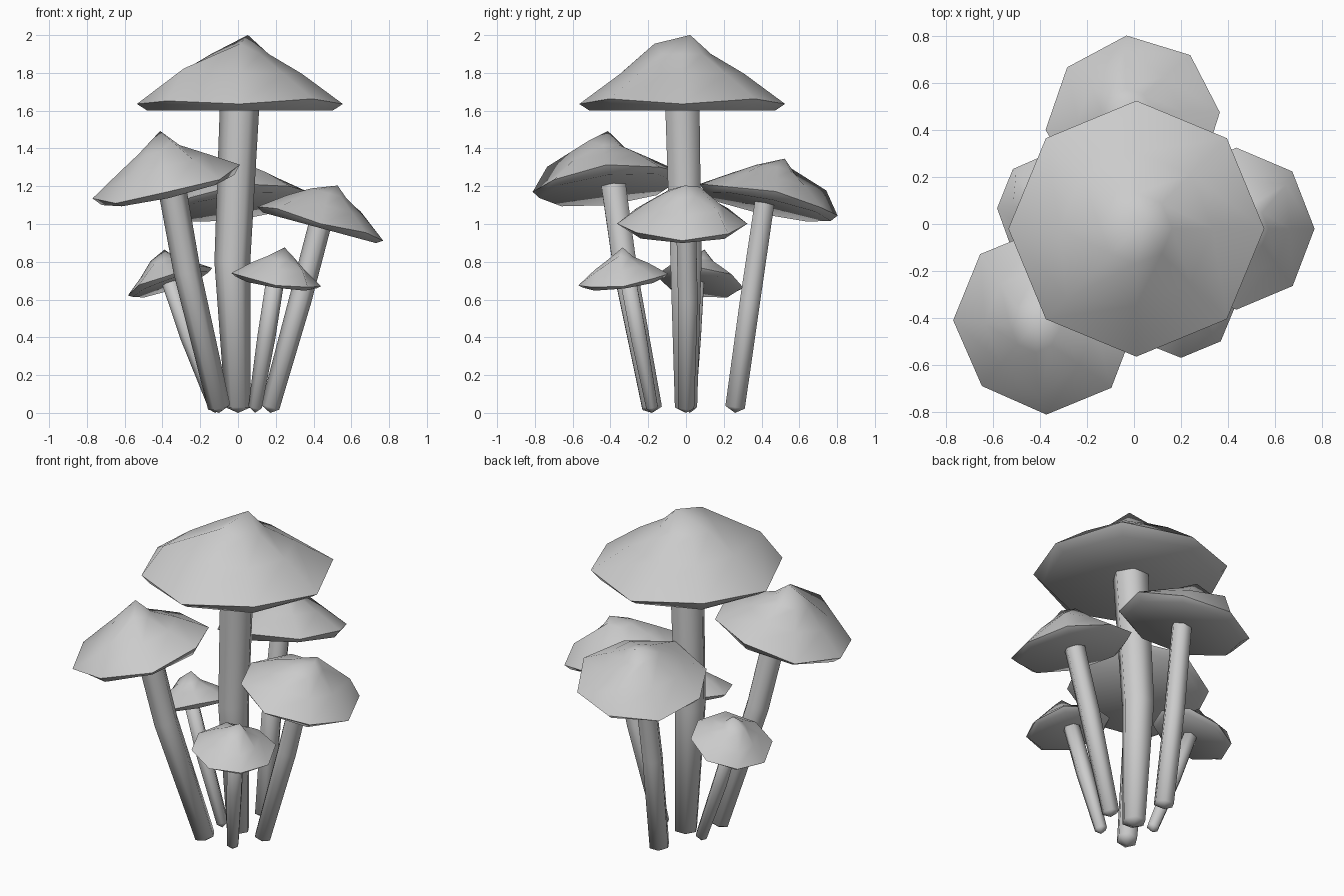
import bpy, bmesh, math
from mathutils import Vector

if "Cube" in bpy.data.objects:
    bpy.data.objects.remove(bpy.data.objects["Cube"])

GREY = (0.6, 0.6, 0.6, 1)
grey = bpy.data.materials.new("mushroom grey")
grey.use_nodes = True
grey.diffuse_color = GREY
grey.node_tree.nodes["Principled BSDF"].inputs["Base Color"].default_value = GREY


def loft(name, rings, start, end, sharp):
    """Skin a stack of rings and close both ends with a fan to a point."""
    bm = bmesh.new()
    loops = [[bm.verts.new(p) for p in ring] for ring in rings]
    n = len(loops[0])
    for low, high in zip(loops, loops[1:]):
        for i in range(n):
            j = (i + 1) % n
            bm.faces.new((low[i], low[j], high[j], high[i]))
    for loop, tip in ((loops[0], start), (loops[-1], end)):
        v = bm.verts.new(tip)
        for i in range(n):
            bm.faces.new((loop[i], loop[(i + 1) % n], v))
    bmesh.ops.recalc_face_normals(bm, faces=bm.faces)
    mesh = bpy.data.meshes.new(name)
    bm.to_mesh(mesh)
    bm.free()
    mesh.materials.append(grey)
    obj = bpy.data.objects.new(name, mesh)
    bpy.context.collection.objects.link(obj)
    bpy.ops.object.select_all(action="DESELECT")
    obj.select_set(True)
    bpy.context.view_layer.objects.active = obj
    bpy.ops.object.shade_smooth_by_angle(angle=math.radians(sharp))


def cap(name, centre, radius, lean, bulge, peak, height):
    """Eight-sided tilted cap with one bulging corner and an off-centre peak."""
    axis = Vector((lean[0], lean[1], 1)).normalized()
    turn = Vector((0, 0, 1)).rotation_difference(axis)
    # radius and height of each ring, then the same at its raised corner
    profile = [((0.9, 0), (0.92, 0), 0), ((1, 0.09), (1, 0.07), 0),
               ((0.6, 0.36), (0.77, 0.41), 0), ((0.28, 0.55), (0.27, 0.65), 1)]

    def place(angle, r, z):
        a = math.radians(angle)
        return Vector(centre) + turn @ (Vector((r * math.cos(a), r * math.sin(a), z)) * radius)

    rings = []
    for level, (plain, swollen, raised) in enumerate(profile):
        ring = []
        for k in range(8):
            r, z = swollen if k == raised else plain
            if level == 1:
                z += 0.025 * (-1) ** k
            ring.append(place(bulge + 45 * k, r, z))
        rings.append(ring)
    loft(name, rings, place(0, 0, 0.04), place(peak, 0.11, height), 50)


def stalk(name, path, widths):
    """Six-sided stalk along a bent path, pointed at the foot."""
    pts = [Vector(p) for p in path]
    axis = (pts[-1] - pts[0]).normalized()
    turn = Vector((0, 0, 1)).rotation_difference(axis)
    rings = [[p + turn @ Vector((w * math.cos(k * math.pi / 3),
                                 w * math.sin(k * math.pi / 3), 0))
              for k in range(6)] for p, w in zip(pts, widths)]
    foot = Vector((pts[0].x, pts[0].y, 0))
    loft(name, rings, foot, pts[-1] + axis * 0.02, 65)


# name, cap centre, radius, lean, bulge and peak directions, height, stalk path, widths
MUSHROOMS = [
    ("tall", (0.01, -0.02, 1.6), 0.545, (0, 0), 225, 45, 0.735,
     [(0, 0, 0.03), (-0.03, 0, 0.8), (0.01, -0.02, 1.66)], (0.068, 0.095, 0.105)),
    ("front_right", (-0.37, -0.41, 1.18), 0.4, (-0.23, -0.12), 270, 50, 0.78,
     [(-0.1, -0.18, 0.03), (-0.27, -0.32, 0.75), (-0.36, -0.39, 1.25)], (0.06, 0.072, 0.075)),
    ("left", (0.43, -0.02, 0.98), 0.345, (0.27, 0), 45, 20, 0.7,
     [(0.17, 0, 0.03), (0.33, 0.01, 0.6), (0.44, 0, 1.02)], (0.05, 0.06, 0.06)),
    ("back", (0, 0.43, 1.09), 0.375, (-0.13, 0.21), 95, 70, 0.72,
     [(0, 0.26, 0.03), (-0.01, 0.34, 0.6), (0, 0.42, 1.14)], (0.06, 0.062, 0.06)),
    ("small_front", (0.2, -0.33, 0.69), 0.24, (0.15, -0.13), 315, 45, 0.79,
     [(0.09, -0.18, 0.03), (0.15, -0.25, 0.4), (0.2, -0.31, 0.72)], (0.036, 0.048, 0.048)),
    ("small_right", (-0.355, 0.07, 0.68), 0.235, (-0.33, 0.15), 135, 0, 0.8,
     [(-0.12, 0.02, 0.03), (-0.26, 0.04, 0.4), (-0.37, 0.06, 0.72)], (0.036, 0.045, 0.043)),
]
for name, centre, radius, lean, bulge, peak, height, path, widths in MUSHROOMS:
    cap(name + "_cap", centre, radius, lean, bulge, peak, height)
    stalk(name + "_stalk", path, widths)
